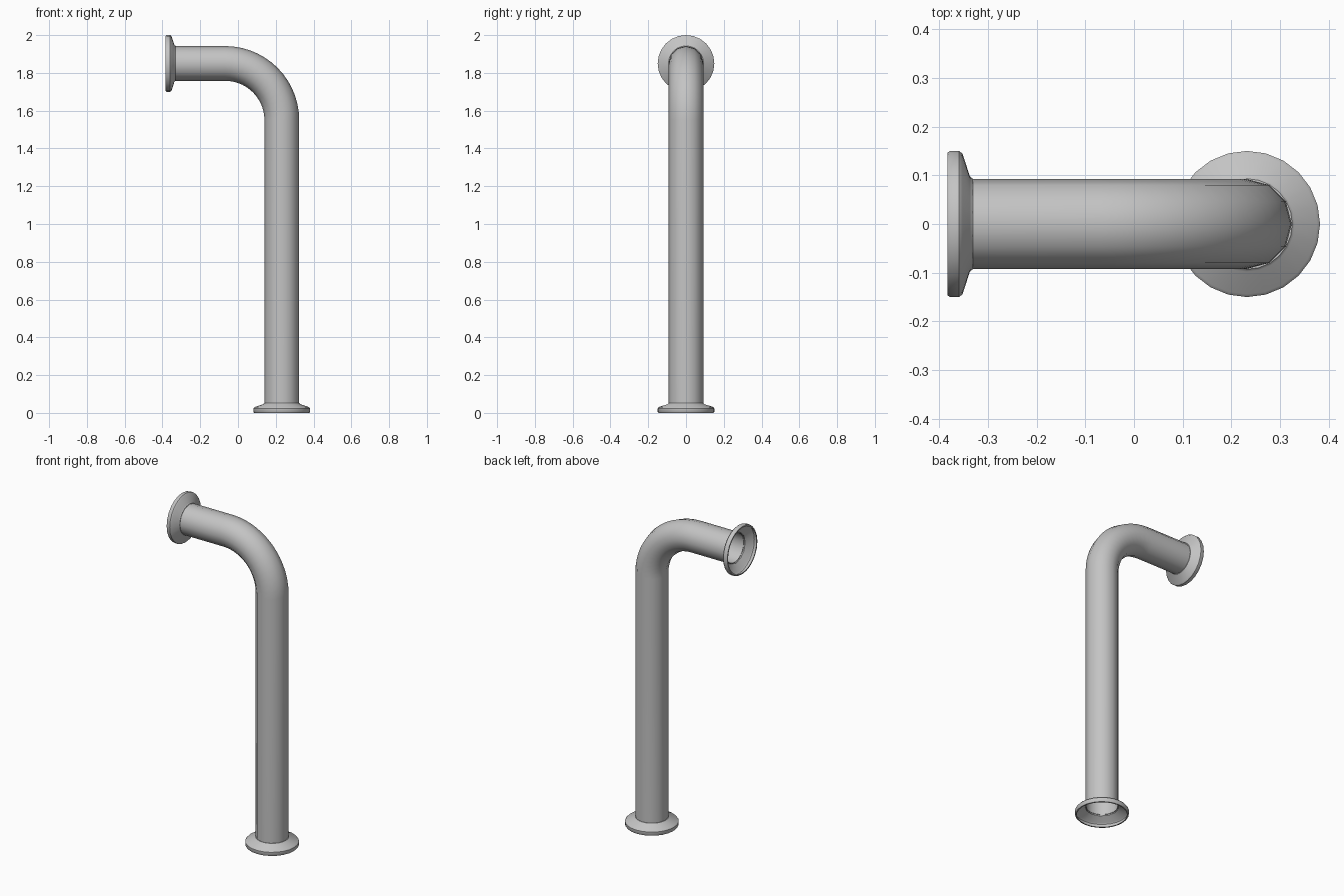
import bpy, bmesh, math
from mathutils import Vector

cube = bpy.data.objects.get("Cube")
if cube:
    bpy.data.objects.remove(cube, do_unlink=True)

steel = bpy.data.materials.new("grey steel")
steel.use_nodes = True
GREY = (0.55, 0.55, 0.55, 1)
steel.diffuse_color = GREY
steel.node_tree.nodes["Principled BSDF"].inputs["Base Color"].default_value = GREY

PIPE_X, PIPE_Z, PIPE_R, BEND_R = 0.232, 1.85, 0.092, 0.3
END_X = -0.383
UP, OUT = Vector((0, 0, 1)), Vector((-1, 0, 0))


def tube(name, stations, sides):
    """Open shell through rings given as (centre, direction, radius)."""
    bm = bmesh.new()
    rings = []
    for centre, t, r in stations:
        u, v = Vector((t.z, 0, -t.x)), Vector((0, 1, 0))
        angles = [math.tau * i / sides for i in range(sides)]
        rings.append([bm.verts.new(centre + r * (u * math.cos(a) + v * math.sin(a)))
                      for a in angles])
    for low, high in zip(rings, rings[1:]):
        for i in range(sides):
            j = (i + 1) % sides
            bm.faces.new((low[i], low[j], high[j], high[i]))
    mesh = bpy.data.meshes.new(name)
    bm.to_mesh(mesh)
    bm.free()
    mesh.materials.append(steel)
    obj = bpy.data.objects.new(name, mesh)
    bpy.context.collection.objects.link(obj)
    bpy.ops.object.select_all(action='DESELECT')
    obj.select_set(True)
    bpy.context.view_layer.objects.active = obj
    bpy.ops.object.shade_smooth_by_angle(angle=math.radians(40))
    return obj


# Pipe: straight post, quarter bend, short horizontal arm
path = [(Vector((PIPE_X, 0, 0.045)), UP, PIPE_R)]
STEPS = 14
for k in range(STEPS + 1):
    a = math.pi / 2 * k / STEPS
    centre = Vector((PIPE_X - BEND_R + BEND_R * math.cos(a), 0,
                     PIPE_Z - BEND_R + BEND_R * math.sin(a)))
    path.append((centre, Vector((-math.sin(a), 0, math.cos(a))), PIPE_R))
path.append((Vector((END_X + 0.045, 0, PIPE_Z)), OUT, PIPE_R))
tube("bent_pipe", path, 12)

# Flange profile: (distance from the open end, radius), lip to collar
PROFILE = [(0, 0.139), (0, 0.146), (0.005, 0.15), (0.024, 0.15), (0.031, 0.144),
           (0.046, 0.098), (0.052, 0.093), (0.052, 0.087)]
base = Vector((PIPE_X, 0, 0))
tube("lower_flange", [(base + UP * d, UP, r) for d, r in PROFILE], 24)
end = Vector((END_X, 0, PIPE_Z))
tube("upper_flange", [(end - OUT * d, OUT, r) for d, r in reversed(PROFILE)], 24)
